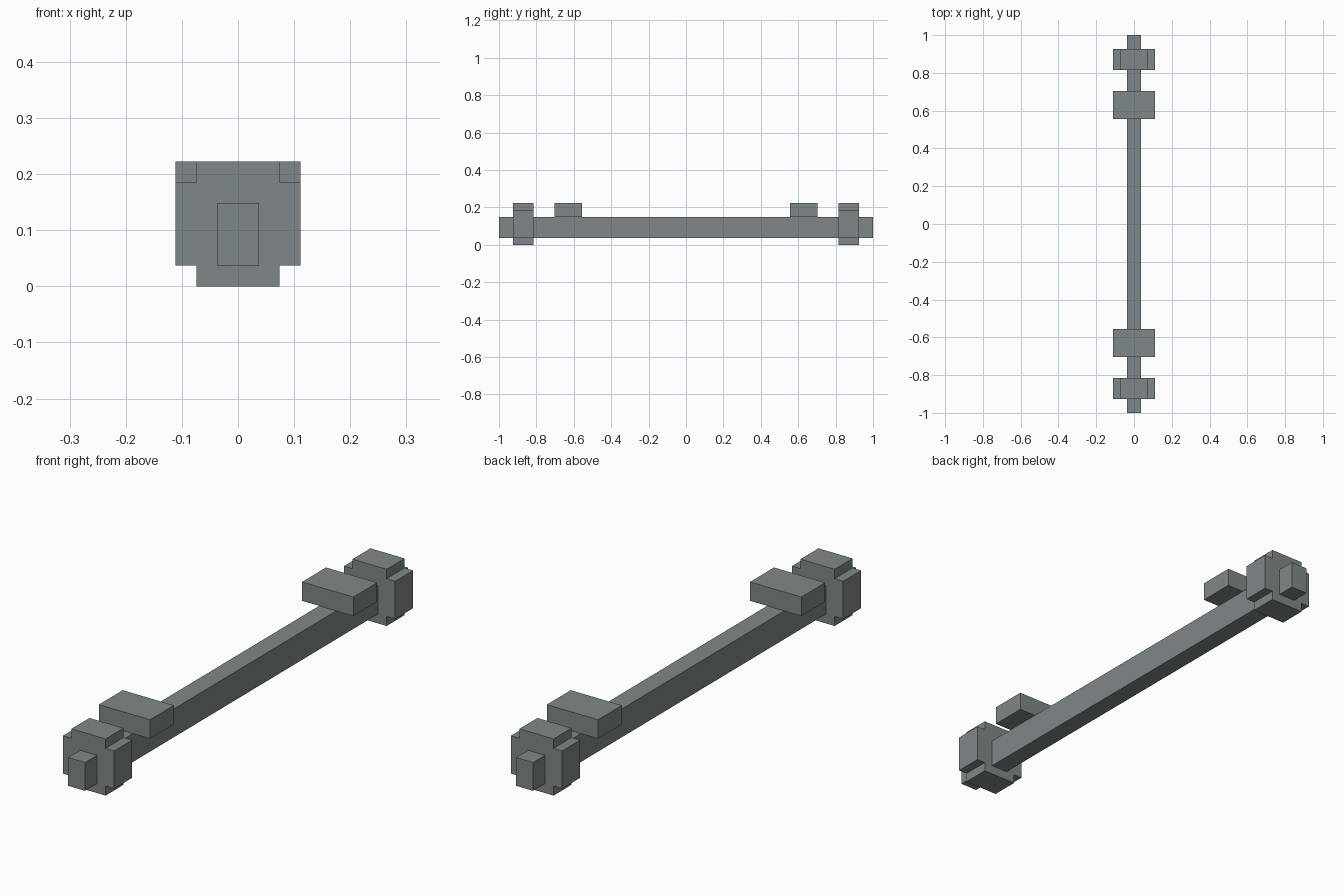
import bpy, bmesh

if "Cube" in bpy.data.objects:
    bpy.data.objects.remove(bpy.data.objects["Cube"])

U = 1 / 27  # modelling unit

grey = bpy.data.materials.new("steel_grey")
grey.diffuse_color = (0.216, 0.242, 0.25, 1)
grey.use_nodes = True
grey.node_tree.nodes["Principled BSDF"].inputs["Base Color"].default_value = grey.diffuse_color


def prism(name, profile, y0, y1):
    """Extrude an x-z outline (in units) from y0 to y1."""
    bm = bmesh.new()
    face = bm.faces.new([bm.verts.new((x * U, y0 * U, z * U)) for x, z in profile])
    ext = bmesh.ops.extrude_face_region(bm, geom=[face])
    verts = [v for v in ext["geom"] if isinstance(v, bmesh.types.BMVert)]
    bmesh.ops.translate(bm, verts=verts, vec=(0, (y1 - y0) * U, 0))
    bmesh.ops.recalc_face_normals(bm, faces=bm.faces)
    mesh = bpy.data.meshes.new(name)
    bm.to_mesh(mesh)
    bm.free()
    mesh.materials.append(grey)
    obj = bpy.data.objects.new(name, mesh)
    bpy.context.collection.objects.link(obj)


def rect(w, z0, z1):
    return [(-w, z0), (w, z0), (w, z1), (-w, z1)]


# Long axle beam
prism("axle", rect(1, 1, 4), -27, 27)

# Wheel outline: square with notched corners
half = [(2, 0), (2, 1), (3, 1), (3, 5), (2, 5), (2, 6)]
wheel = half + [(-x, z) for x, z in reversed(half)]

# Wheels and mounting blocks at both ends
for side, s in (("front", -1), ("back", 1)):
    prism(side + "_wheel", wheel, *sorted((22 * s, 25 * s)))
    prism(side + "_mounting_block", rect(3, 4, 6), *sorted((15 * s, 19 * s)))
